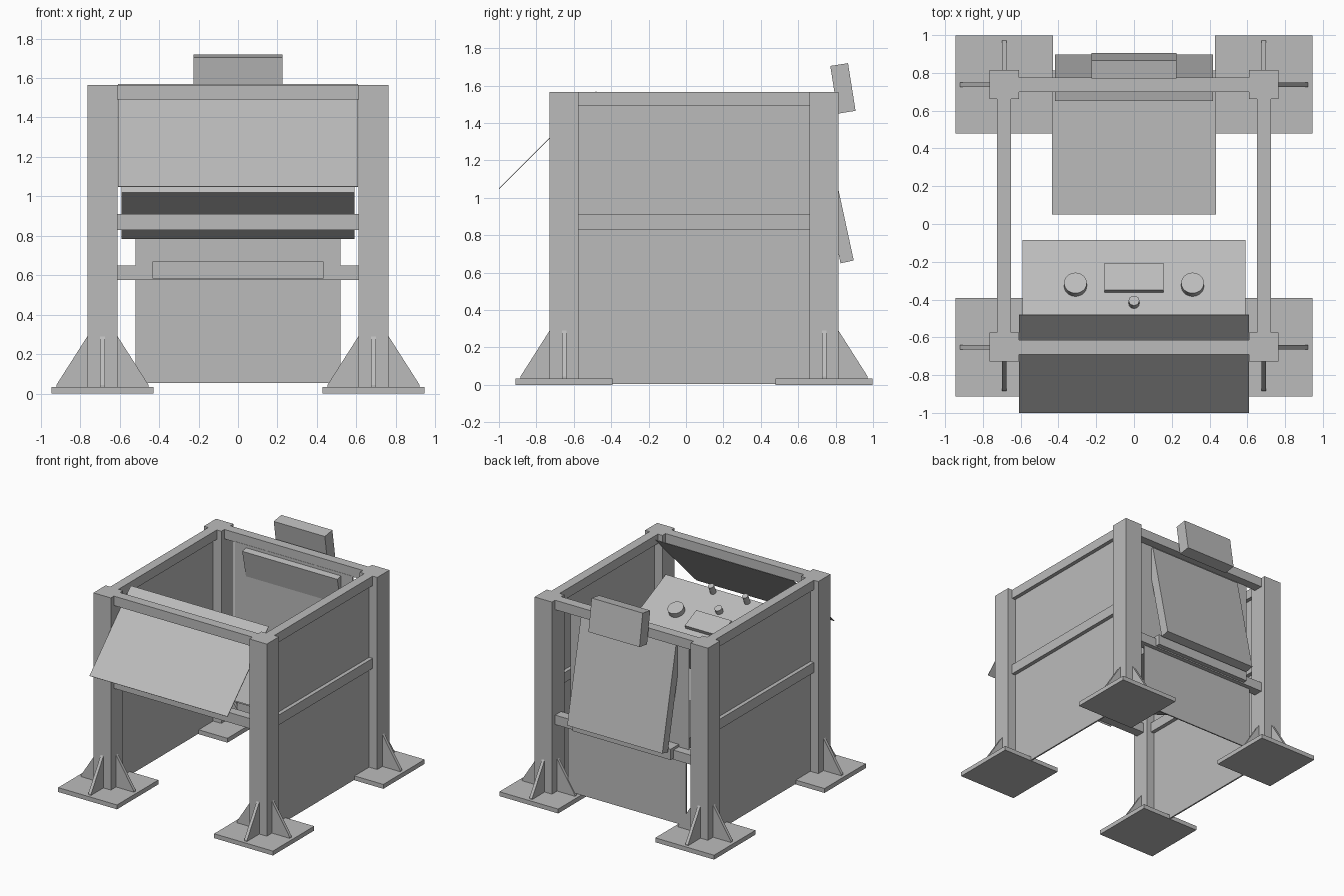
import bpy, bmesh
from math import radians
from mathutils import Matrix, Vector

if "Cube" in bpy.data.objects:
    bpy.data.objects.remove(bpy.data.objects["Cube"], do_unlink=True)

grey = bpy.data.materials.new("steel_grey")
grey.use_nodes = True
grey.diffuse_color = (0.5, 0.5, 0.5, 1)
grey.node_tree.nodes["Principled BSDF"].inputs["Base Color"].default_value = (0.5, 0.5, 0.5, 1)


def finish(name, bm, matrix=Matrix()):
    bmesh.ops.recalc_face_normals(bm, faces=bm.faces)
    mesh = bpy.data.meshes.new(name)
    bm.to_mesh(mesh)
    bm.free()
    mesh.materials.append(grey)
    ob = bpy.data.objects.new(name, mesh)
    ob.matrix_world = matrix
    bpy.context.collection.objects.link(ob)
    return ob


def block(name, size, matrix):
    bm = bmesh.new()
    bmesh.ops.create_cube(bm, size=1)
    bmesh.ops.scale(bm, vec=size, verts=bm.verts)
    return finish(name, bm, matrix)


def box(name, x, y, z):
    """Axis-aligned box from (low, high) ranges."""
    ranges = (x, y, z)
    centre = Vector([(a + b) / 2 for a, b in ranges])
    return block(name, [b - a for a, b in ranges], Matrix.Translation(centre))


def tilted(y, z, degrees):
    return Matrix.Translation((0, y, z)) @ Matrix.Rotation(radians(degrees), 4, 'X')


def cylinder(name, radius, height, matrix):
    bm = bmesh.new()
    bmesh.ops.create_cone(bm, cap_ends=True, segments=32, radius1=radius,
                          radius2=radius, depth=height)
    ob = finish(name, bm, matrix)
    bpy.ops.object.select_all(action='DESELECT')
    ob.select_set(True)
    bpy.context.view_layer.objects.active = ob
    bpy.ops.object.shade_smooth_by_angle()


def gusset(name, x, y, degrees):
    """Triangular web standing against one side of a post."""
    bm = bmesh.new()
    profile = [(0.07, 0.035), (0.233, 0.035), (0.233, 0.045), (0.077, 0.29), (0.07, 0.29)]
    face = bm.faces.new([bm.verts.new((r, -0.012, z)) for r, z in profile])
    ext = bmesh.ops.extrude_face_region(bm, geom=[face])
    moved = [v for v in ext["geom"] if isinstance(v, bmesh.types.BMVert)]
    bmesh.ops.translate(bm, vec=(0, 0.024, 0), verts=moved)
    finish(name, bm, Matrix.Translation((x, y, 0)) @ Matrix.Rotation(radians(degrees), 4, 'Z'))


top = 1.565
post_x, front_y, back_y = 0.687, -0.652, 0.738

# Posts with foot plates and gussets
for end, y, out in (("front", front_y, -90), ("back", back_y, 90)):
    for side, s in (("left", 1), ("right", -1)):
        x = s * post_x
        tag = end + "_" + side
        box(tag + "_post", (x - 0.077, x + 0.077), (y - 0.077, y + 0.077), (0.03, top))
        box(tag + "_foot_plate", (x - 0.259, x + 0.259), (y - 0.26, y + 0.26), (0, 0.035))
        for angle in (0, 180, out):
            gusset(tag + "_gusset", x, y, angle)

# Side rails and side panels
for side, s in (("left", 1), ("right", -1)):
    x = s * post_x
    for level, z in (("top", (1.49, top)), ("middle", (0.83, 0.91))):
        box(f"{side}_{level}_rail", (x - 0.037, x + 0.037), (-0.58, 0.665), z)
    box(side + "_panel", (x - 0.006, x + 0.006), (-0.58, 0.665), (0.005, 1.5))

# Front and back rails
span = (-0.612, 0.612)
for name, y, z in (("front_top_rail", front_y, (1.49, top)),
                   ("front_middle_rail", front_y, (0.83, 0.91)),
                   ("back_top_rail", back_y, (1.49, top)),
                   ("back_middle_rail", back_y, (0.575, 0.65))):
    box(name, span, (y - 0.038, y + 0.038), z)

# Back panels and tray
box("back_lower_panel", (-0.52, 0.52), (0.732, 0.742), (0.055, 0.58))
box("back_upper_panel", (-0.52, 0.52), (0.698, 0.708), (0.575, 1.495))
box("tray", (-0.433, 0.433), (0.05, 0.812), (0.585, 0.67))

# Leaning back hatch and the small box above it
block("back_hatch", (0.838, 0.072, 0.83), tilted(0.774, 1.063, 12.2))
block("top_box", (0.45, 0.096, 0.258), tilted(0.839, 1.585, 9))

# Sloping front shield
block("front_shield", (1.215, 0.735, 0.005), tilted(-0.74, 1.308, 45))

# Control console with its fittings
console = tilted(-0.391, 1.02, -25)
block("console", (1.18, 0.555, 0.26), console)


def on_console(x, y, z):
    return console @ Matrix.Translation((x, y, 0.13 + z))


block("console_display", (0.31, 0.16, 0.03), on_console(0, 0.05, 0.015))
cylinder("console_button", 0.028, 0.04, on_console(0, -0.095, 0.02))
for side, s in (("left", 1), ("right", -1)):
    cylinder(side + "_knob", 0.06, 0.04, on_console(s * 0.31, 0.008, 0.02))
    cylinder(side + "_peg", 0.022, 0.07, on_console(s * 0.15, -0.245, 0.035))
